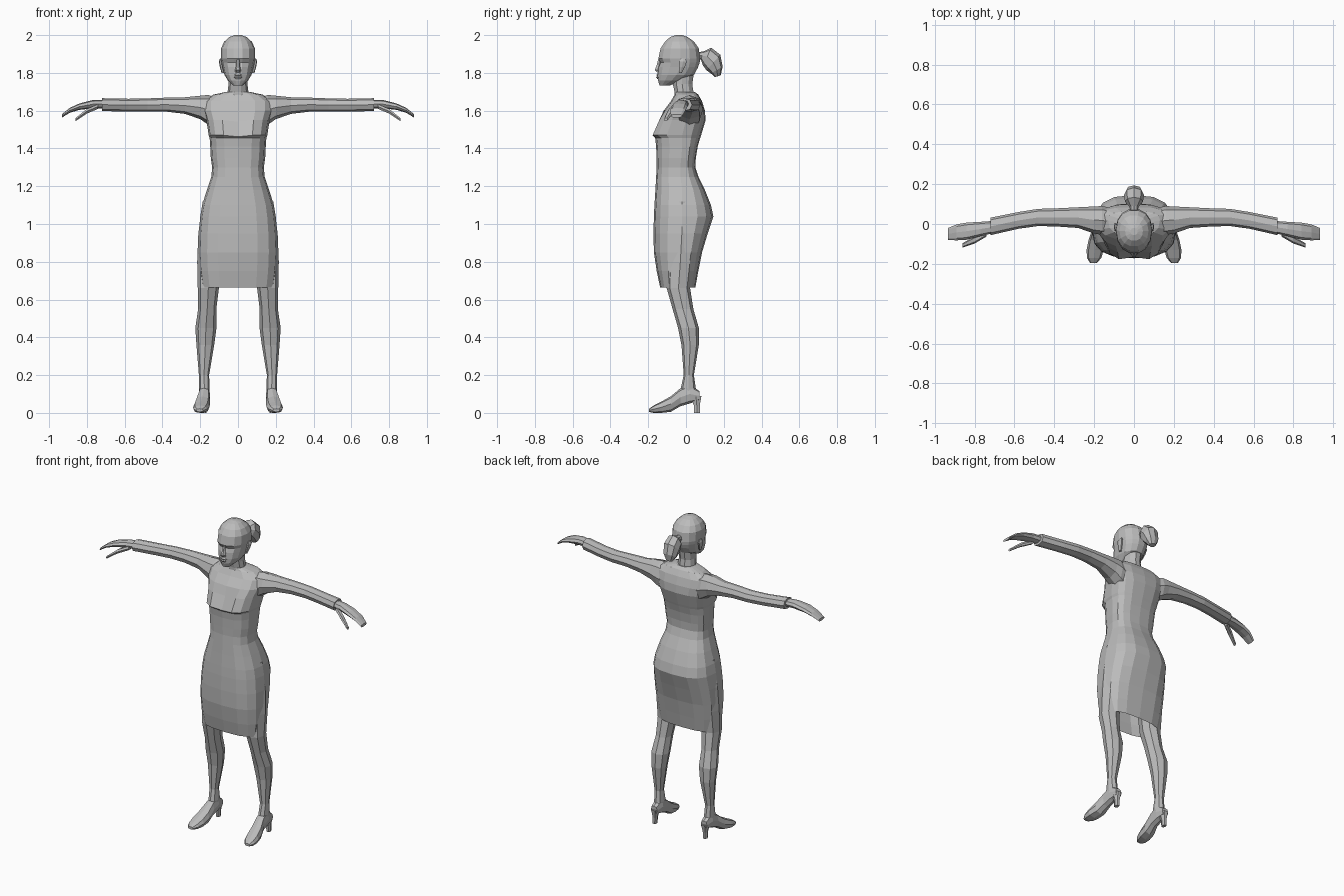
import bpy, bmesh, math
from mathutils import Vector

grey = bpy.data.materials.new("matte_grey")
grey.diffuse_color = (0.5, 0.5, 0.5, 1)


def oval(n, p, turn=0.0):
    """Unit superellipse points; p > 2 makes it boxier."""
    pts = []
    for i in range(n):
        a = 2 * math.pi * i / n + turn
        c, s = math.cos(a), math.sin(a)
        pts.append((math.copysign(abs(c) ** (2 / p), c), math.copysign(abs(s) ** (2 / p), s)))
    return pts


def loft(name, rings, caps=True, mirror=False):
    """Skin a list of equal-length point rings with quads."""
    bm = bmesh.new()
    rows = [[bm.verts.new(co) for co in ring] for ring in rings]
    n = len(rows[0])
    for a, b in zip(rows, rows[1:]):
        for i in range(n):
            j = (i + 1) % n
            bm.faces.new((a[i], a[j], b[j], b[i]))
    if caps:
        bm.faces.new(rows[0])
        bm.faces.new(rows[-1])
    bmesh.ops.recalc_face_normals(bm, faces=bm.faces)
    mesh = bpy.data.meshes.new(name)
    bm.to_mesh(mesh)
    bm.free()
    mesh.materials.append(grey)
    ob = bpy.data.objects.new(name, mesh)
    bpy.context.collection.objects.link(ob)
    if mirror:
        ob.modifiers.new("mirror", "MIRROR")
    return ob


def body_rings(rows, n=16, p=2.5):
    """Rows: z, half width, front y, side y, back y."""
    return [[(hw * c, ys + (yb - ys) * s if s > 0 else ys + (ys - yf) * s, z)
             for c, s in oval(n, p)] for z, hw, yf, ys, yb in rows]


def limb_z(rows, n=8, p=2.2):
    """Rows: z, centre x, centre y, half x, half y."""
    return [[(cx + hx * c, cy + hy * s, z) for c, s in oval(n, p)] for z, cx, cy, hx, hy in rows]


def limb_x(rows, n=8, p=2.3):
    """Rows: x, centre y, centre z, half y, half z."""
    return [[(x, cy + hy * c, cz + hz * s) for c, s in oval(n, p)] for x, cy, cz, hy, hz in rows]


def limb_y(rows, n=8, p=2.6):
    """Rows: y, centre x, bottom z, top z, half x."""
    return [[(cx + hx * c, y, (z0 + z1) / 2 + (z1 - z0) / 2 * s) for c, s in oval(n, p)]
            for y, cx, z0, z1, hx in rows]


# Skirt, open at hem and waist
loft("skirt", body_rings([
    (0.665, 0.195, -0.137, -0.04, 0.05),
    (0.75, 0.206, -0.155, -0.035, 0.065),
    (0.85, 0.211, -0.17, -0.03, 0.085),
    (0.95, 0.208, -0.172, -0.025, 0.115),
    (1.04, 0.2, -0.17, -0.02, 0.145),
    (1.1, 0.19, -0.167, -0.02, 0.132),
    (1.18, 0.165, -0.162, -0.02, 0.1),
    (1.25, 0.141, -0.158, -0.03, 0.066),
    (1.30, 0.137, -0.155, -0.03, 0.05)], p=2.7), caps=False)

# Torso with a stepped bust line and a shallow cleft in the chest
torso = body_rings([
    (1.30, 0.137, -0.155, -0.03, 0.05),
    (1.35, 0.144, -0.156, -0.025, 0.052),
    (1.41, 0.147, -0.158, -0.02, 0.062),
    (1.455, 0.15, -0.163, -0.02, 0.075),
    (1.47, 0.155, -0.186, -0.02, 0.08),
    (1.55, 0.168, -0.15, 0.0, 0.104),
    (1.60, 0.185, -0.118, 0.01, 0.1),
    (1.65, 0.185, -0.08, 0.02, 0.085),
    (1.685, 0.13, -0.06, 0.02, 0.065),
    (1.70, 0.06, -0.055, 0.0, 0.045)], p=2.7)
for row in (4, 5):
    x, y, z = torso[row][12]
    torso[row][12] = (x, y + 0.02, z - 0.008)
loft("torso", torso)

# Neck
loft("neck", body_rings([
    (1.66, 0.07, -0.062, -0.01, 0.06),
    (1.70, 0.055, -0.063, -0.015, 0.042),
    (1.74, 0.05, -0.072, -0.02, 0.036),
    (1.80, 0.052, -0.075, -0.02, 0.045)], n=10, p=2))

# Head
loft("head", body_rings([
    (1.733, 0.024, -0.14, -0.115, -0.085),
    (1.76, 0.054, -0.15, -0.075, -0.02),
    (1.79, 0.072, -0.15, -0.05, 0.045),
    (1.83, 0.081, -0.147, -0.03, 0.066),
    (1.855, 0.087, -0.137, -0.03, 0.075),
    (1.875, 0.091, -0.149, -0.03, 0.077),
    (1.93, 0.09, -0.137, -0.03, 0.07),
    (1.965, 0.073, -0.113, -0.035, 0.045),
    (1.99, 0.045, -0.085, -0.035, 0.01),
    (2.0, 0.018, -0.055, -0.04, -0.02)], n=14, p=2.2))

# Face details
loft("nose", limb_z([
    (1.802, 0, -0.143, 0.015, 0.012),
    (1.815, 0, -0.15, 0.016, 0.018),
    (1.84, 0, -0.143, 0.01, 0.014),
    (1.872, 0, -0.14, 0.008, 0.008)], n=6, p=2))
loft("lips", limb_z([
    (1.768, 0, -0.146, 0.014, 0.006),
    (1.777, 0, -0.147, 0.022, 0.011),
    (1.783, 0, -0.146, 0.024, 0.007),
    (1.789, 0, -0.147, 0.021, 0.01),
    (1.797, 0, -0.146, 0.01, 0.006)], n=8, p=2))
loft("ear", limb_z([
    (1.80, 0.08, -0.03, 0.007, 0.009),
    (1.83, 0.088, -0.022, 0.008, 0.018),
    (1.86, 0.093, -0.015, 0.008, 0.022),
    (1.875, 0.091, -0.015, 0.005, 0.014)], n=6, p=2), mirror=True)

# Tied-back hair: rings swept out and down from the back of the head
bun = []
for y, z, tilt, hw, hh in [(0.06, 1.89, -5, 0.02, 0.02), (0.085, 1.892, -15, 0.022, 0.022),
                           (0.112, 1.886, -25, 0.045, 0.052), (0.145, 1.855, -42, 0.05, 0.055),
                           (0.163, 1.815, -60, 0.042, 0.036), (0.168, 1.782, -75, 0.02, 0.016)]:
    t = math.radians(tilt)
    up = Vector((0, -math.sin(t), math.cos(t)))
    bun.append([Vector((hw * c, y, z)) + up * hh * s for c, s in oval(8, 2.2)])
loft("hair_bun", bun)

# Arms, ending in cuffs
loft("arm", limb_x([
    (0.11, 0.01, 1.585, 0.07, 0.085),
    (0.16, 0.018, 1.605, 0.072, 0.078),
    (0.2, 0.02, 1.617, 0.068, 0.062),
    (0.28, 0.032, 1.627, 0.052, 0.044),
    (0.38, 0.033, 1.632, 0.046, 0.037),
    (0.48, 0.033, 1.63, 0.043, 0.035),
    (0.58, 0.018, 1.629, 0.042, 0.034),
    (0.72, -0.012, 1.632, 0.044, 0.034)]), mirror=True)

# Hands
loft("hand", limb_x([
    (0.70, -0.014, 1.635, 0.03, 0.022),
    (0.77, -0.025, 1.634, 0.036, 0.022),
    (0.84, -0.036, 1.621, 0.043, 0.017),
    (0.89, -0.042, 1.602, 0.04, 0.013),
    (0.933, -0.05, 1.572, 0.03, 0.009)]), mirror=True)
loft("thumb", limb_x([
    (0.74, -0.045, 1.622, 0.018, 0.014),
    (0.80, -0.08, 1.597, 0.018, 0.014),
    (0.86, -0.107, 1.553, 0.011, 0.009)], n=6), mirror=True)

# Legs, thighs showing at the skirt sides
loft("leg", limb_z([
    (1.12, 0.125, -0.02, 0.062, 0.07),
    (0.95, 0.14, -0.022, 0.07, 0.075),
    (0.80, 0.145, -0.03, 0.071, 0.07),
    (0.66, 0.157, -0.04, 0.056, 0.062),
    (0.55, 0.163, -0.016, 0.048, 0.055),
    (0.45, 0.17, 0.013, 0.056, 0.055),
    (0.36, 0.173, 0.022, 0.047, 0.046),
    (0.20, 0.18, 0.015, 0.027, 0.027),
    (0.13, 0.178, 0.012, 0.028, 0.04),
    (0.09, 0.178, 0.02, 0.026, 0.045)]), mirror=True)

# Shoes
loft("shoe", limb_y([
    (0.072, 0.178, 0.065, 0.115, 0.022),
    (0.02, 0.178, 0.05, 0.15, 0.03),
    (-0.03, 0.18, 0.035, 0.13, 0.031),
    (-0.08, 0.188, 0.006, 0.088, 0.04),
    (-0.13, 0.195, 0.0, 0.06, 0.043),
    (-0.17, 0.2, 0.0, 0.04, 0.036),
    (-0.195, 0.203, 0.005, 0.022, 0.018)]), mirror=True)
loft("shoe_heel", limb_z([
    (0.0, 0.18, 0.058, 0.013, 0.017),
    (0.04, 0.179, 0.057, 0.015, 0.018),
    (0.09, 0.178, 0.052, 0.024, 0.034)], n=6), mirror=True)
